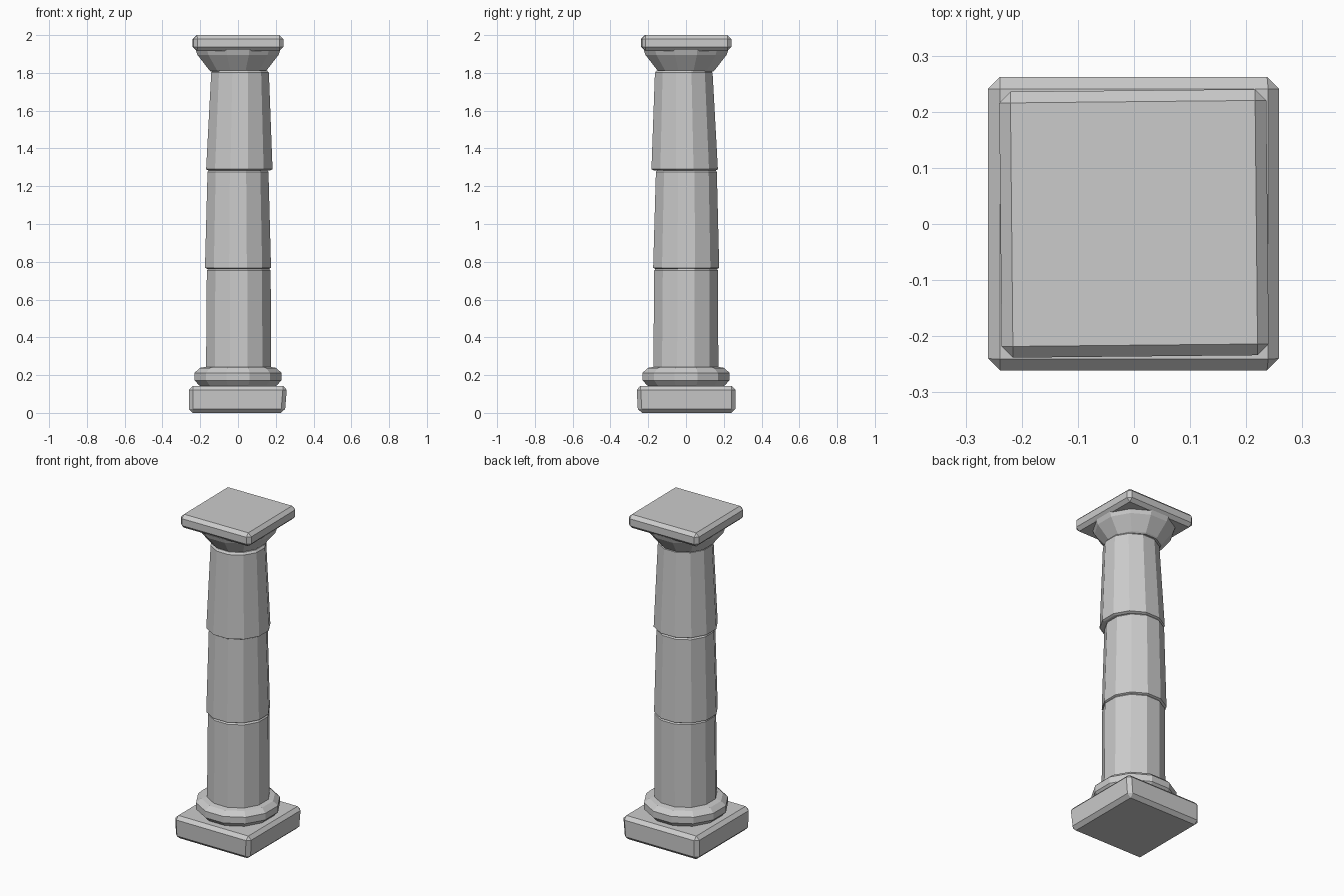
import bpy, bmesh, math
from mathutils import Vector

if "Cube" in bpy.data.objects:
    bpy.data.objects.remove(bpy.data.objects["Cube"])


def finish(bm, name):
    bmesh.ops.recalc_face_normals(bm, faces=bm.faces)
    mesh = bpy.data.meshes.new(name)
    bm.to_mesh(mesh)
    bm.free()
    ob = bpy.data.objects.new(name, mesh)
    bpy.context.collection.objects.link(ob)
    return ob


def slab(name, lo, hi, bevel, skew=(0, 0), yaw=0):
    """Chamfered block; skew leans the upper corners a little for a worn look."""
    bm = bmesh.new()
    bmesh.ops.create_cube(bm, size=1)
    lo, hi = Vector(lo), Vector(hi)
    for v in bm.verts:
        t = v.co + Vector((0.5, 0.5, 0.5))
        v.co = Vector(lo[i] + (hi[i] - lo[i]) * t[i] for i in range(3))
        if t.z < 0.5:
            v.co.x -= skew[0] * t.x
            v.co.y += skew[1] * (1 - t.y)
    bmesh.ops.bevel(bm, geom=bm.edges[:], offset=bevel, segments=1,
                    affect='EDGES', profile=0.5)
    c, s = math.cos(yaw), math.sin(yaw)
    for v in bm.verts:
        v.co.xy = (c * v.co.x - s * v.co.y, s * v.co.x + c * v.co.y)
    return finish(bm, name)


def turned(name, profile, bottom=(0, 0), top=(0, 0), sides=12):
    """Faceted solid of revolution from (radius, z), centre sliding bottom to top."""
    bm = bmesh.new()
    z0, z1 = profile[0][1], profile[-1][1]
    b, t = Vector(bottom), Vector(top)
    rings = []
    for r, z in profile:
        c = b.lerp(t, (z - z0) / (z1 - z0))
        ring = []
        for i in range(sides):
            a = 2 * math.pi * (i + 0.5) / sides
            ring.append(bm.verts.new((c.x + r * math.cos(a), c.y + r * math.sin(a), z)))
        rings.append(ring)
    for p, q in zip(rings, rings[1:]):
        for i in range(sides):
            j = (i + 1) % sides
            bm.faces.new((p[i], p[j], q[j], q[i]))
    bm.faces.new(rings[0])
    bm.faces.new(rings[-1])
    return finish(bm, name)


# square foot and rounded base ring
slab("plinth", (-0.26, -0.262, 0), (0.26, 0.262, 0.143), 0.021, skew=(0.012, 0.008))
turned("base_ring", [(0.205, 0.14), (0.215, 0.148), (0.238, 0.172), (0.238, 0.212),
                     (0.21, 0.238), (0.17, 0.245)])

# three slightly misaligned tapering drums: z range, radii, centres
drums = [
    (0.235, 0.766, 0.178, 0.175, (0.003, -0.001), (0.004, 0.001)),
    (0.762, 1.288, 0.181, 0.167, (0.000, 0.001), (0.000, 0.002)),
    (1.284, 1.813, 0.182, 0.158, (0.007, -0.007), (0.011, -0.012)),
]
for n, (z0, z1, r0, r1, c0, c1) in enumerate(drums):
    turned("shaft_drum_%d" % (n + 1),
           [(r0 - 0.012, z0), (r0, z0 + 0.006), (r1, z1 - 0.012), (r1 - 0.01, z1)],
           c0, c1)

# flared capital and square top slab
turned("capital", [(0.15, 1.808), (0.158, 1.815), (0.222, 1.895), (0.232, 1.922)])
slab("top_slab", (-0.238, -0.236, 1.917), (0.238, 0.238, 2.0), 0.02, yaw=0.01)
